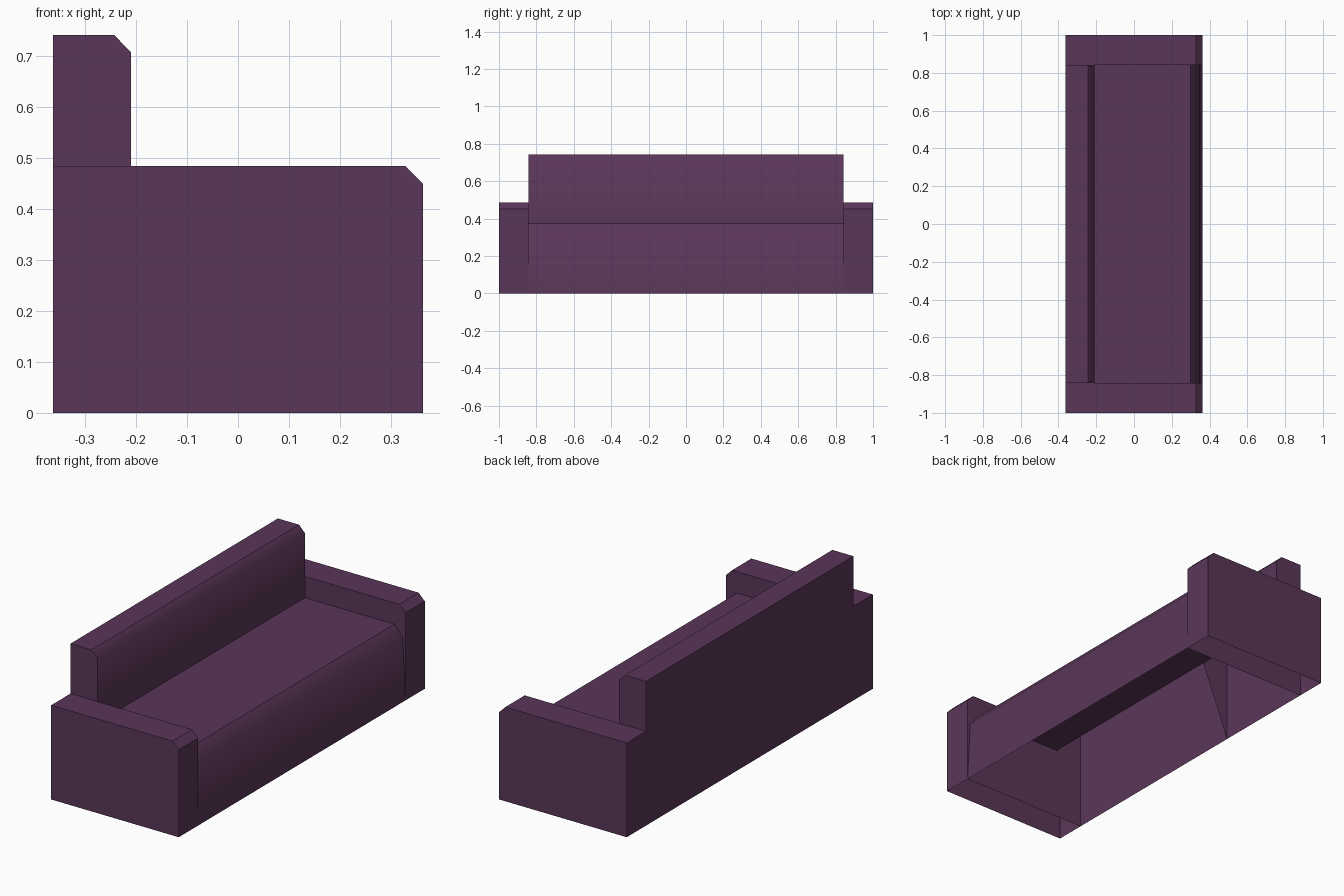
import bpy, bmesh, math

if "Cube" in bpy.data.objects:
    bpy.data.objects.remove(bpy.data.objects["Cube"])

fabric = bpy.data.materials.new("plum fabric")
fabric.diffuse_color = (0.102, 0.037, 0.098, 1)
fabric.use_nodes = True
fabric.node_tree.nodes["Principled BSDF"].inputs["Base Color"].default_value = fabric.diffuse_color


def sheet(name, profile, y0, y1, caps=()):
    """Extrude an open x-z profile along y; caps are (y, points) flat panels."""
    bm = bmesh.new()
    a = [bm.verts.new((x, y0, z)) for x, z in profile]
    b = [bm.verts.new((x, y1, z)) for x, z in profile]
    for i in range(len(profile) - 1):
        bm.faces.new((a[i], b[i], b[i + 1], a[i + 1]))
    for y, pts in caps:
        vs = [bm.verts.new((x, y, z)) for x, z in pts]
        # end panels face outward
        bm.faces.new(vs if y > 0 else vs[::-1])
    bmesh.ops.remove_doubles(bm, verts=bm.verts, dist=1e-5)
    me = bpy.data.meshes.new(name)
    bm.to_mesh(me)
    bm.free()
    me.materials.append(fabric)
    ob = bpy.data.objects.new(name, me)
    bpy.context.collection.objects.link(ob)
    return ob


X, END, INNER = 0.363, 1.0, 0.843

# Backrest and seat: one folded shell, open underneath, backrest ends closed
back = [(-X, 0), (-X, 0.742), (-0.243, 0.742), (-0.21, 0.708), (-0.21, 0.375)]
seat = [(0.30, 0.375), (0.347, 0.32), (X, 0)]
body = sheet("seat_and_backrest", back + seat, -INNER, INNER,
             [(-INNER, back), (INNER, back)])

# Inner support panel inside the backrest
sheet("backrest_support", back[:2], 0.281, 0.281 + 0.001, [(0.281, back)])

# Armrests: hollow boxes with a bevelled front top edge
arm = [(-X, 0), (-X, 0.485), (0.328, 0.485), (X, 0.45), (X, 0)]
for name, y0, y1 in (("left_armrest", -END, -INNER), ("right_armrest", INNER, END)):
    ob = sheet(name, arm, y0, y1)
    bm = bmesh.new()
    bm.from_mesh(ob.data)
    for y in (y0, y1):
        vs = [v for v in bm.verts if abs(v.co.y - y) < 1e-4]
        bm.faces.new(vs)
    bmesh.ops.recalc_face_normals(bm, faces=bm.faces)
    bm.to_mesh(ob.data)
    bm.free()

# Soft shading over the shallow bends of the upholstery
bpy.ops.object.select_all(action='DESELECT')
body.select_set(True)
bpy.context.view_layer.objects.active = body
bpy.ops.object.shade_smooth_by_angle(angle=math.radians(45))
